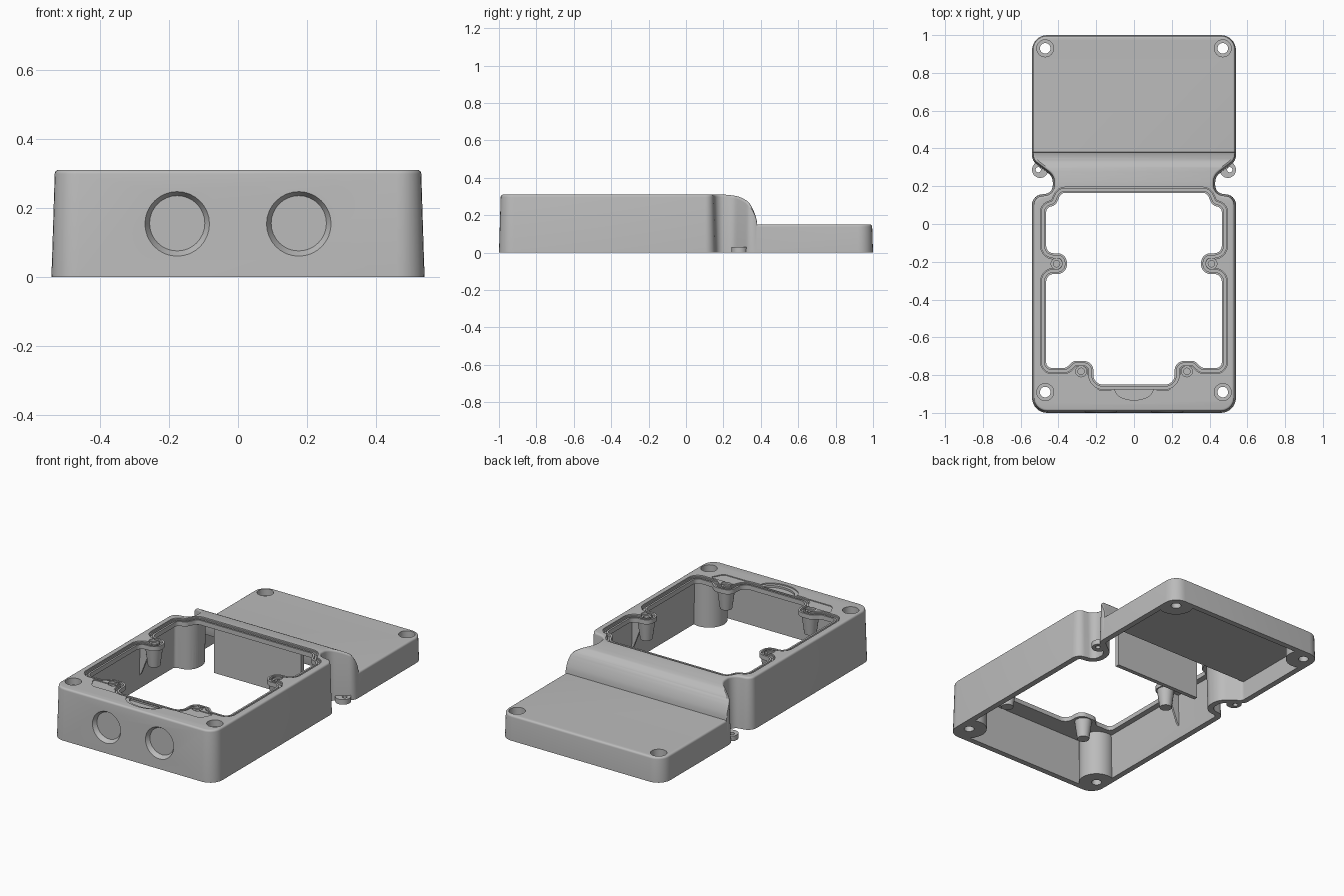
import bpy, bmesh, math
from mathutils import Vector, Matrix

cube = bpy.data.objects.get("Cube")
if cube:
    bpy.data.objects.remove(cube)

grey = bpy.data.materials.new("matte_grey")
grey.use_nodes = True
grey.diffuse_color = (0.5, 0.5, 0.5, 1)
grey.node_tree.nodes["Principled BSDF"].inputs["Base Color"].default_value = (0.5, 0.5, 0.5, 1)

FRONT_H, REAR_H = 0.31, 0.15
STEP_Y, STEP_LEN = 0.2, 0.18


# ---------- helpers ----------
def make(name, bm):
    bmesh.ops.recalc_face_normals(bm, faces=bm.faces[:])
    if bm.calc_volume(signed=True) < 0:
        bmesh.ops.reverse_faces(bm, faces=bm.faces[:])
    mesh = bpy.data.meshes.new(name)
    bm.to_mesh(mesh)
    bm.free()
    mesh.materials.append(grey)
    obj = bpy.data.objects.new(name, mesh)
    bpy.context.scene.collection.objects.link(obj)
    return obj


def volume(mesh):
    bm = bmesh.new()
    bm.from_mesh(mesh)
    v = bm.calc_volume(signed=True)
    bm.free()
    return v


def combine(obj, other, op="DIFFERENCE"):
    """Bake a boolean with the first solver that gives a sound volume."""
    mod = obj.modifiers.new("cut", "BOOLEAN")
    mod.operation, mod.object = op, other
    before = volume(obj.data)
    low, high = (0.03, 1.001) if op == "DIFFERENCE" else (0.999, 1.5)
    for solver in ("MANIFOLD", "EXACT"):
        mod.solver = solver
        bpy.context.view_layer.update()
        graph = bpy.context.evaluated_depsgraph_get()
        result = bpy.data.meshes.new_from_object(obj.evaluated_get(graph))
        if low < volume(result) / before < high and len(result.polygons) != len(obj.data.polygons):
            obj.data = result
            break
    obj.modifiers.remove(mod)
    bpy.data.objects.remove(other)


def rounded_half(corners, steps=7):
    """Right half of a mirrored outline, each corner (x, y, radius) filleted."""
    pts = [Vector(c[:2]) for c in corners]
    ends = [Vector((0, pts[0].y))] + pts + [Vector((0, pts[-1].y))]
    out = []
    for i, (x, y, r) in enumerate(corners):
        p = ends[i + 1]
        a, b = (ends[i] - p).normalized(), (ends[i + 2] - p).normalized()
        half = a.angle(b) / 2
        centre = p + (a + b).normalized() * r / math.sin(half)
        u = p + a * r / math.tan(half) - centre
        v = p + b * r / math.tan(half) - centre
        sweep = u.angle(v)
        for k in range(steps + 1):
            t = k / steps
            w = (u * math.sin((1 - t) * sweep) + v * math.sin(t * sweep)) / math.sin(sweep)
            out.append(centre + w)
    return out


def mirrored(half):
    return half + [Vector((-p.x, p.y)) for p in reversed(half)]


def inset(loop, dists):
    """Move each point of a counter-clockwise loop inward."""
    out = []
    for i, p in enumerate(loop):
        a = (p - loop[i - 1]).normalized()
        b = (loop[(i + 1) % len(loop)] - p).normalized()
        n = Vector((-a.y - b.y, a.x + b.x)) / (1 + a.dot(b))
        out.append(p + n * dists[i])
    return out


def grow(loop, d):
    return inset(loop, [-d] * len(loop))


def bridge(bm, lo, hi):
    for i in range(len(lo)):
        j = (i + 1) % len(lo)
        bm.faces.new((lo[i], lo[j], hi[j], hi[i]))


def prism(name, loop, z0, z1, matrix=None):
    bm = bmesh.new()
    lo, hi = ([bm.verts.new((p[0], p[1], z)) for p in loop] for z in (z0, z1))
    bm.faces.new(lo[::-1])
    bm.faces.new(hi)
    bridge(bm, lo, hi)
    if matrix:
        bm.transform(matrix)
    return make(name, bm)


def box(name, x, y, z0, z1):
    return prism(name, [(x[0], y[0]), (x[1], y[0]), (x[1], y[1]), (x[0], y[1])], z0, z1)


def cone(name, x, y, z0, z1, r0, r1=None, matrix=None):
    bm = bmesh.new()
    bmesh.ops.create_cone(bm, cap_ends=True, segments=32, radius1=r0,
                          radius2=r0 if r1 is None else r1, depth=z1 - z0)
    bmesh.ops.translate(bm, vec=(x, y, (z0 + z1) / 2), verts=bm.verts[:])
    if matrix:
        bm.transform(matrix)
    return make(name, bm)


def height(y):
    """Side profile: high front, quarter-ellipse step, low rear."""
    t = min(max((y - STEP_Y) / STEP_LEN, 0), 1)
    return REAR_H + (FRONT_H - REAR_H) * math.sqrt(1 - t * t)


def loft(name, loop, top, base, z0, fillet):
    """Drafted wall rising to a top that follows the side profile."""
    rings = [[(p.x, p.y, z0) for p in inset(loop, [base] * len(loop))]]
    for k in range(5 if fillet else 1):
        a = k * math.pi / 8
        d = [base + 0.03 * top(p.y) + fillet * (1 - math.cos(a)) for p in loop]
        drop = fillet * (1 - math.sin(a))
        rings.append([(q.x, q.y, top(p.y) - drop) for p, q in zip(loop, inset(loop, d))])
    bm = bmesh.new()
    rows = [[bm.verts.new(c) for c in ring] for ring in rings]
    n = len(loop)
    for lo, hi in zip(rows, rows[1:]):
        bridge(bm, lo, hi)
    for row in (rows[0], rows[-1]):
        for i in range(n // 2 - 1):
            bm.faces.new((row[i], row[i + 1], row[n - 2 - i], row[n - 1 - i]))
    return make(name, bm)


# ---------- plan outline with waist notches ----------
half = rounded_half([(0.54, -1, 0.08), (0.54, 0.15, 0.055), (0.43, 0.165, 0.045),
                     (0.43, 0.25, 0.06), (0.54, 0.335, 0.06), (0.54, 1, 0.08)])
stations = [STEP_Y + STEP_LEN * math.sin(k * math.pi / 24) - s for k in range(13) for s in (0, 0.03)]
dense = [half[0]]
for p in half[1:]:
    q = dense[-1]
    for y in sorted(stations):
        if q.y + 0.002 < y < p.y - 0.002 and y - dense[-1].y > 0.0005:
            dense.append(q.lerp(p, (y - q.y) / (p.y - q.y)))
    dense.append(p)
outline = mirrored(dense)

# ---------- shell: outer body minus cavity, keeping posts and inner wall ----------
housing = loft("housing", outline, height, 0, 0, 0.012)
cavity = loft("cavity", outline, lambda y: height(y + 0.03) - 0.035, 0.033, -0.05, 0)
screws = [(sx * 0.47, y, top) for sx in (-1, 1) for y, top in ((-0.89, FRONT_H), (0.93, REAR_H))]
for x, y, top in screws:
    combine(cavity, cone("post", x, y, -0.1, 0.4, 0.1))
combine(cavity, box("inner_wall", (-0.29, 0.29), (0.185, 0.21), -0.1, 0.4))
combine(housing, cavity)

# ---------- window opening with seal groove ----------
window = mirrored(rounded_half([
    (0.215, -0.85, 0.05), (0.215, -0.725, 0.05), (0.32, -0.725, 0.035), (0.36, -0.762, 0.03),
    (0.465, -0.762, 0.03), (0.465, -0.265, 0.04), (0.355, -0.265, 0.05), (0.355, -0.155, 0.05),
    (0.465, -0.155, 0.04), (0.465, 0.085, 0.03), (0.415, 0.1, 0.04), (0.385, 0.165, 0.035)]))
combine(housing, prism("window_cut", window, 0.2, 0.4))
combine(housing, prism("ledge_cut", grow(window, 0.03), 0.302, 0.4))
groove = prism("groove_cut", grow(window, 0.024), 0.288, 0.4)
combine(groove, prism("ridge", grow(window, 0.011), 0.2, 0.5))
combine(housing, groove)

# ---------- shallow recess and thumb notch at the front ----------
recess = mirrored(rounded_half([(0.36, -0.875, 0.03), (0.4, -0.8, 0.01)]))
combine(housing, prism("recess_cut", recess, 0.305, 0.4))
for rx, ry, z in ((0.12, 0.075, 0.303), (0.1, 0.055, 0.292)):
    arc = [(rx * math.cos(a), -0.877 - ry * math.sin(a))
           for a in (k * math.pi / 24 for k in range(25))]
    combine(housing, prism("thumb_cut", arc, z, 0.4))

# ---------- screw bosses, ribs and hinge tabs ----------
upright = Matrix.Rotation(math.pi / 2, 4, "X")
for s in (-1, 1):
    for x, y in ((0.41, -0.21), (0.28, -0.78)):
        combine(housing, cone("boss", s * x, y, 0.165, 0.284, 0.034, 0.05), "UNION")
        combine(housing, cone("boss_seat", s * x, y, 0.294, 0.4, 0.029))
        combine(housing, cone("boss_hole", s * x, y, 0.2, 0.4, 0.017))
    rib = [(s * 0.43, 0.28), (s * 0.515, 0.28), (s * 0.515, 0.06), (s * 0.49, 0.1), (s * 0.455, 0.19)]
    combine(housing, prism("rib", rib, 0.204, 0.216, upright), "UNION")
    combine(housing, cone("tab", s * 0.497, 0.287, 0, 0.03, 0.043), "UNION")
    combine(housing, cone("tab_hole", s * 0.507, 0.287, -0.05, 0.1, 0.014))
    # round knockout on the front wall
    combine(housing, cone("knockout", s * 0.176, 0.155, 0.972, 1.003, 0.08, 0.098, upright))

# ---------- counterbored corner screw holes ----------
for x, y, top in screws:
    combine(housing, cone("counterbore", x, y, top - 0.04, 0.5, 0.045))
    combine(housing, cone("screw_hole", x, y, -0.1, 0.5, 0.028))

bpy.ops.object.select_all(action="DESELECT")
housing.select_set(True)
bpy.context.view_layer.objects.active = housing
bpy.ops.object.shade_smooth_by_angle(angle=math.radians(30))
